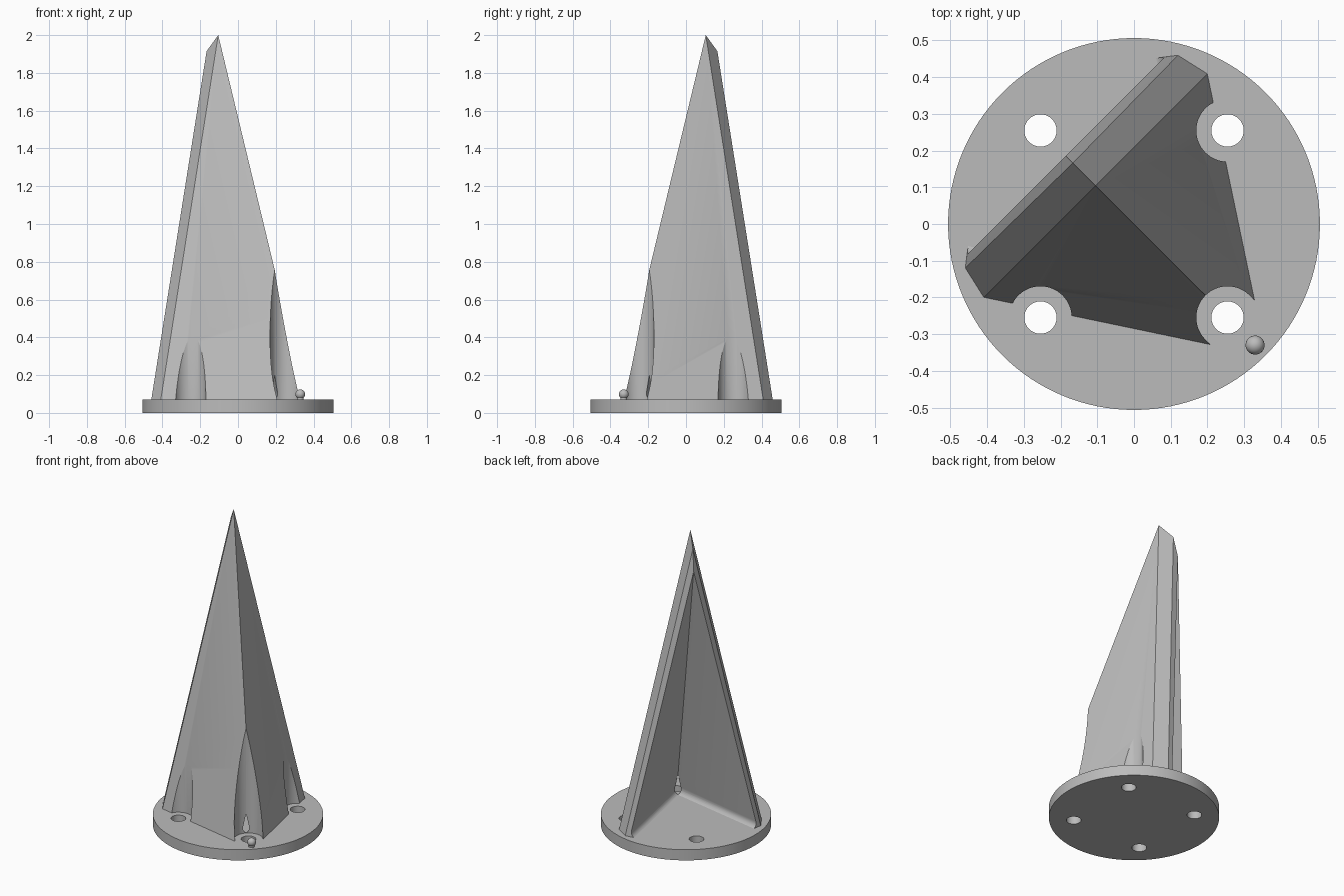
import bpy, bmesh, math
from mathutils import Matrix

cube = bpy.data.objects.get("Cube")
if cube:
    bpy.data.objects.remove(cube)

grey = bpy.data.materials.new("plain grey")
grey.use_nodes = True
colour = (0.5, 0.5, 0.5, 1)
grey.diffuse_color = colour
grey.node_tree.nodes["Principled BSDF"].inputs["Base Color"].default_value = colour

# Everything is laid out on its mirror axis, then turned to stand diagonally
TURN = Matrix.Rotation(math.radians(45), 4, "Z")
FLOOR = 0.07
HOLE_RING = 0.36


def add_object(name, bm):
    bmesh.ops.recalc_face_normals(bm, faces=bm.faces)
    bm.transform(TURN)
    mesh = bpy.data.meshes.new(name)
    bm.to_mesh(mesh)
    bm.free()
    mesh.materials.append(grey)
    obj = bpy.data.objects.new(name, mesh)
    bpy.context.collection.objects.link(obj)
    return obj


def add_cylinder(bm, x, y, radius, low, high, sides=64):
    bmesh.ops.create_cone(bm, cap_ends=True, segments=sides, radius1=radius,
                          radius2=radius, depth=high - low,
                          matrix=Matrix.Translation((x, y, (low + high) / 2)))


def cut(target, cutter):
    cutter.hide_render = True
    mod = target.modifiers.new("cut", "BOOLEAN")
    mod.operation = "DIFFERENCE"
    mod.solver = "EXACT"
    mod.object = cutter
    bpy.context.view_layer.objects.active = target
    bpy.ops.object.modifier_apply(modifier=mod.name)
    bpy.data.objects.remove(cutter)


def smooth(obj, angle=30):
    bpy.ops.object.select_all(action="DESELECT")
    obj.select_set(True)
    bpy.context.view_layer.objects.active = obj
    bpy.ops.object.shade_smooth_by_angle(angle=math.radians(angle))


# Round base plate with four bolt holes
bm = bmesh.new()
add_cylinder(bm, 0, 0, 0.506, 0, FLOOR, 128)
base = add_object("base_plate", bm)
for i in range(4):
    a = i * math.pi / 2
    bm = bmesh.new()
    add_cylinder(bm, HOLE_RING * math.cos(a), HOLE_RING * math.sin(a), 0.044, -0.1, 0.2)
    cut(base, add_object("bolt_hole_cutter", bm))
smooth(base)

# Tall V-shaped shell, open at the rear, with a filleted inner floor
bm = bmesh.new()
z0 = FLOOR - 0.004
corner = bm.verts.new((0, -0.51, z0))
tip = bm.verts.new((0, 0.148, 2))
rear_tip = bm.verts.new((0, 0.235, 1.915))
inner_tip = bm.verts.new((0, 0.262, 1.78))

fillet, steps = 0.045, 8
rings = []
for i in range(steps + 1):
    t = math.pi / 2 * i / steps
    h, inset = fillet * (1 - math.cos(t)), fillet * (1 - math.sin(t))
    rings.append((h, inset))
valley = [bm.verts.new((0, -0.32 + 0.34 * h + o / 0.549, z0 + h)) for h, o in rings]

sides = {}
for s in (-1, 1):
    front = bm.verts.new((s * 0.431, 0.148, z0))
    rear = bm.verts.new((s * 0.41, 0.24, z0))
    ends = [bm.verts.new((s * (0.385 - 0.225 * h - 0.836 * o), 0.262 + 0.549 * o, z0 + h))
            for h, o in rings]
    sides[s] = (front, rear, ends)
    bm.faces.new((corner, front, tip))
    bm.faces.new((front, rear, rear_tip, tip))
    bm.faces.new((rear, ends[-1], inner_tip, rear_tip))
    bm.faces.new((ends[-1], valley[-1], inner_tip))
    for k in range(steps):
        bm.faces.new((rear, ends[k], ends[k + 1]))
        bm.faces.new((ends[k], valley[k], valley[k + 1], ends[k + 1]))
(lf, lr, le), (rf, rr, re) = sides[-1], sides[1]
bm.faces.new((corner, rf, rr, re[0], valley[0], le[0], lr, lf))
bmesh.ops.triangulate(bm, faces=bm.faces)
shell = add_object("spire_shell", bm)

# Bolt clearance scooped out of the three covered holes
for x, y in ((-HOLE_RING, 0), (HOLE_RING, 0), (0, -HOLE_RING)):
    bm = bmesh.new()
    add_cylinder(bm, x, y, 0.085, -0.1, 1)
    cut(shell, add_object("clearance_cutter", bm))
bm = bmesh.new()
bmesh.ops.create_cube(bm, size=1, matrix=Matrix.Translation((0, -HOLE_RING - 0.15, 0.4))
                      @ Matrix.Diagonal((0.17, 0.3, 1, 1)))
cut(shell, add_object("corner_cutter", bm))
smooth(shell, 20)

# Small rounded nub in front of the corner hole
bm = bmesh.new()
bmesh.ops.create_uvsphere(bm, u_segments=20, v_segments=12, radius=0.026,
                          matrix=Matrix.Translation((0, -0.466, 0.099)))
add_cylinder(bm, 0, -0.466, 0.018, FLOOR - 0.003, 0.095, 20)
smooth(add_object("corner_nub", bm), 40)
